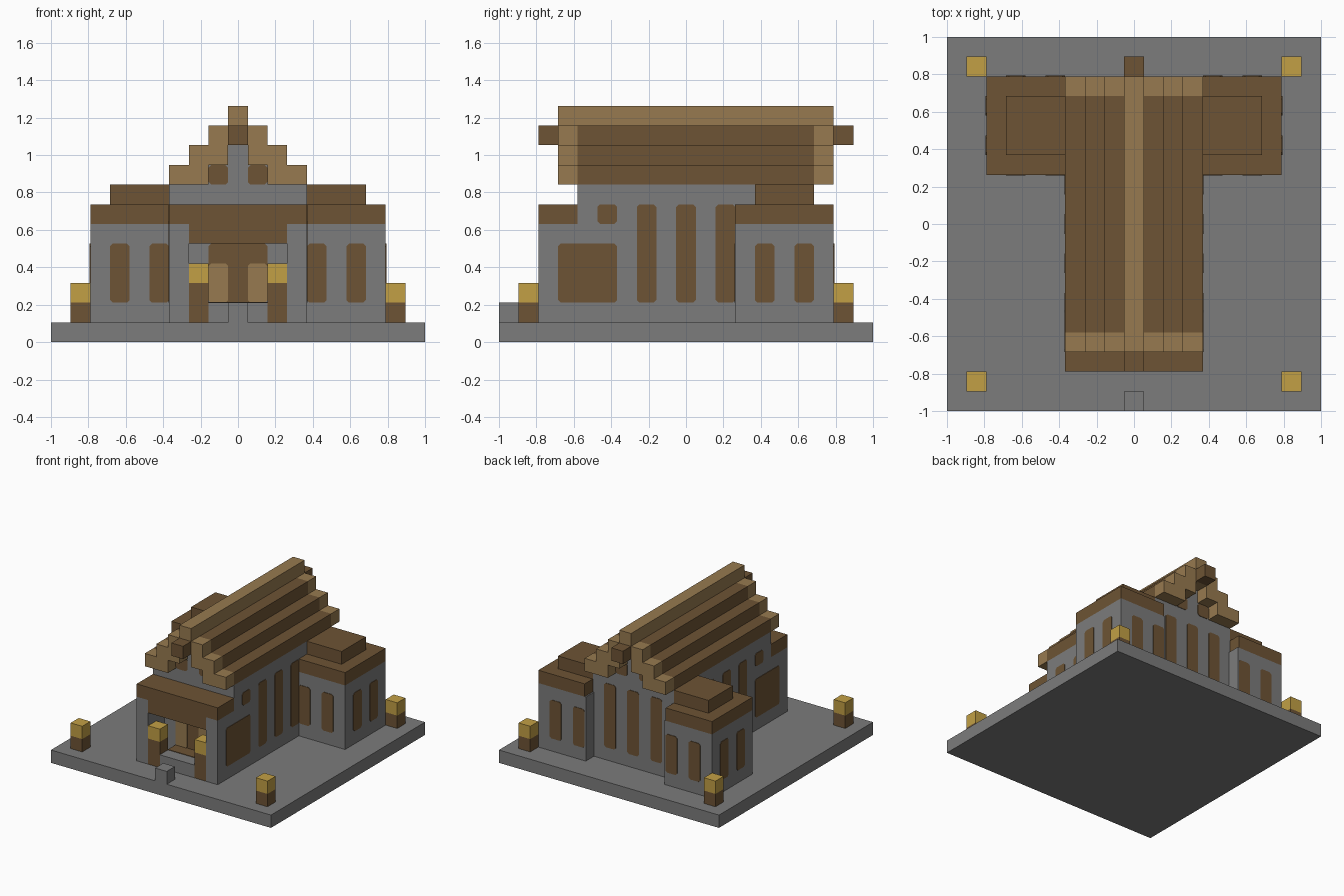
import bpy, bmesh
from mathutils import Vector

U = 2 / 19  # one block

cube = bpy.data.objects.get("Cube")
if cube:
    bpy.data.objects.remove(cube)


def material(name, rgb):
    m = bpy.data.materials.new(name)
    m.use_nodes = True
    m.diffuse_color = (*rgb, 1)
    bsdf = next(n for n in m.node_tree.nodes if n.type == 'BSDF_PRINCIPLED')
    bsdf.inputs["Base Color"].default_value = (*rgb, 1)
    return m


STONE = material("grey stone", (0.2, 0.2, 0.2))
BROWN = material("dark timber", (0.155, 0.088, 0.035))
LIGHT = material("light timber", (0.31, 0.195, 0.08))
GOLD = material("lantern gold", (0.54, 0.35, 0.06))


def finish(name, bm, mat):
    bmesh.ops.recalc_face_normals(bm, faces=bm.faces)
    mesh = bpy.data.meshes.new(name)
    bm.to_mesh(mesh)
    bm.free()
    mesh.materials.append(mat)
    obj = bpy.data.objects.new(name, mesh)
    bpy.context.collection.objects.link(obj)


def box(name, mat, x, y, z):
    """Box from (min, max) spans measured in blocks."""
    bm = bmesh.new()
    bmesh.ops.create_cube(bm, size=1)
    for v in bm.verts:
        v.co = Vector([U * (s[0] if c < 0 else s[1]) for c, s in zip(v.co, (x, y, z))])
    finish(name, bm, mat)


def pair(name, mat, x, y, z):
    """Box mirrored across x."""
    box("left_" + name, mat, x, y, z)
    box("right_" + name, mat, (-x[1], -x[0]), y, z)


def panels(name, mat, axis, sign, depth, rects, thick=0.004, cut=0.14):
    """Thin plates with clipped corners on a wall facing +-x or +-y."""
    bm = bmesh.new()
    for a0, a1, z0, z1 in rects:
        c = cut
        outline = [(a0 + c, z0), (a1 - c, z0), (a1, z0 + c), (a1, z1 - c),
                   (a1 - c, z1), (a0 + c, z1), (a0, z1 - c), (a0, z0 + c)]
        normal = Vector((sign, 0, 0)) if axis == 'x' else Vector((0, sign, 0))
        verts = []
        for a, h in outline:
            p = Vector((0, a, h)) if axis == 'x' else Vector((a, 0, h))
            verts.append(bm.verts.new((p + normal * depth) * U))
        face = bm.faces.new(verts)
        new = bmesh.ops.extrude_face_region(bm, geom=[face])["geom"]
        bmesh.ops.translate(bm, vec=normal * thick,
                            verts=[g for g in new if isinstance(g, bmesh.types.BMVert)])
    finish(name, bm, mat)


# Ground slab, front step and corner lanterns
box("ground_slab", STONE, (-9.5, 9.5), (-9.5, 9.5), (0, 1))
box("front_step", STONE, (-.5, .5), (-9.5, -8.5), (1, 2))
for end, y in (("front", (-8.5, -7.5)), ("back", (7.5, 8.5))):
    pair(end + "_lantern_post", BROWN, (7.5, 8.5), y, (1, 2))
    pair(end + "_lantern_light", GOLD, (7.5, 8.5), y, (2, 3))

# Nave walls with stepped gable
box("nave_walls", STONE, (-3.5, 3.5), (-5.5, 6.5), (1, 8))
box("gable_lower", STONE, (-1.5, 1.5), (-5.5, 6.5), (8, 9))
box("gable_upper", STONE, (-.5, .5), (-5.5, 6.5), (9, 10))

# Stepped roof: dark middle, light trim at both ends
for i, (inner, outer) in enumerate(((1.5, 3.5), (.5, 2.5), (0, 1.5))):
    z = (8 + i, 9 + i)
    pair(f"roof_step_{i}", BROWN, (inner, outer), (-5.5, 6.5), z)
    pair(f"roof_front_trim_{i}", LIGHT, (inner, outer), (-6.5, -5.5), z)
    pair(f"roof_back_trim_{i}", LIGHT, (inner, outer), (6.5, 7.5), z)
box("roof_ridge", LIGHT, (-.5, .5), (-6.5, 7.5), (11, 12))
box("front_beam_end", BROWN, (-.5, .5), (-7.5, -6.5), (10, 11))
box("back_beam_end", BROWN, (-.5, .5), (7.5, 8.5), (10, 11))

# Side wings
pair("wing_walls", STONE, (3.5, 7.5), (2.5, 7.5), (1, 6))
pair("wing_inner_wall", STONE, (3.4, 3.5), (6.5, 7.5), (1, 6))
pair("wing_roof", BROWN, (3.5, 7.5), (2.5, 7.5), (6, 7))
pair("wing_roof_top", BROWN, (3.5, 6.5), (3.5, 6.5), (7, 8))

# Porch
pair("porch_wall", STONE, (2.5, 3.5), (-7.5, -5.5), (1, 6))
box("porch_lintel", BROWN, (-2.5, 2.5), (-7.5, -5.5), (5, 6))
box("porch_roof", BROWN, (-3.5, 3.5), (-7.5, -5.5), (6, 7))
box("porch_floor", STONE, (-1.5, 1.5), (-7.5, -5.5), (1, 2))
box("porch_mat", BROWN, (-1.5, 1.5), (-6.5, -5.5), (2, 2.04))
pair("porch_lantern_post", BROWN, (1.5, 2.5), (-7.5, -6.5), (1, 3))
pair("porch_lantern_light", GOLD, (1.5, 2.5), (-7.5, -6.5), (3, 4))

# Doorway
panels("door_frame", BROWN, 'y', -1, 5.5, [(-1.5, 1.5, 2, 5)])
panels("door_leaves", LIGHT, 'y', -1, 5.5, [(-1.5, -.5, 2, 4), (.5, 1.5, 2, 4)], 0.008)

# Windows
gable = [(s - .5, s + .5, 8, 9) for s in (-1, 1)]
nave_side = [(y - .5, y + .5, 2, 7) for y in (-2, 0, 2)]
nave_side += [(-6.5, -3.5, 2, 5), (-4.5, -3.5, 6, 7)]
nave_back = [(x - .5, x + .5, 2, 7) for x in (-2, 0, 2)]
wing_x = [(x - .5, x + .5, 2, 5) for x in (-6, -4, 4, 6)]
wing_y = [(y - .5, y + .5, 2, 5) for y in (4, 6)]
panels("front_gable_windows", BROWN, 'y', -1, 5.5, gable)
panels("back_gable_windows", BROWN, 'y', 1, 6.5, gable)
panels("nave_back_windows", BROWN, 'y', 1, 6.5, nave_back)
panels("wing_front_windows", BROWN, 'y', -1, -2.5, wing_x)
panels("wing_back_windows", BROWN, 'y', 1, 7.5, wing_x)
for side, s in (("left", 1), ("right", -1)):
    panels(side + "_nave_windows", BROWN, 'x', s, 3.5, nave_side)
    panels(side + "_wing_windows", BROWN, 'x', s, 7.5, wing_y)
